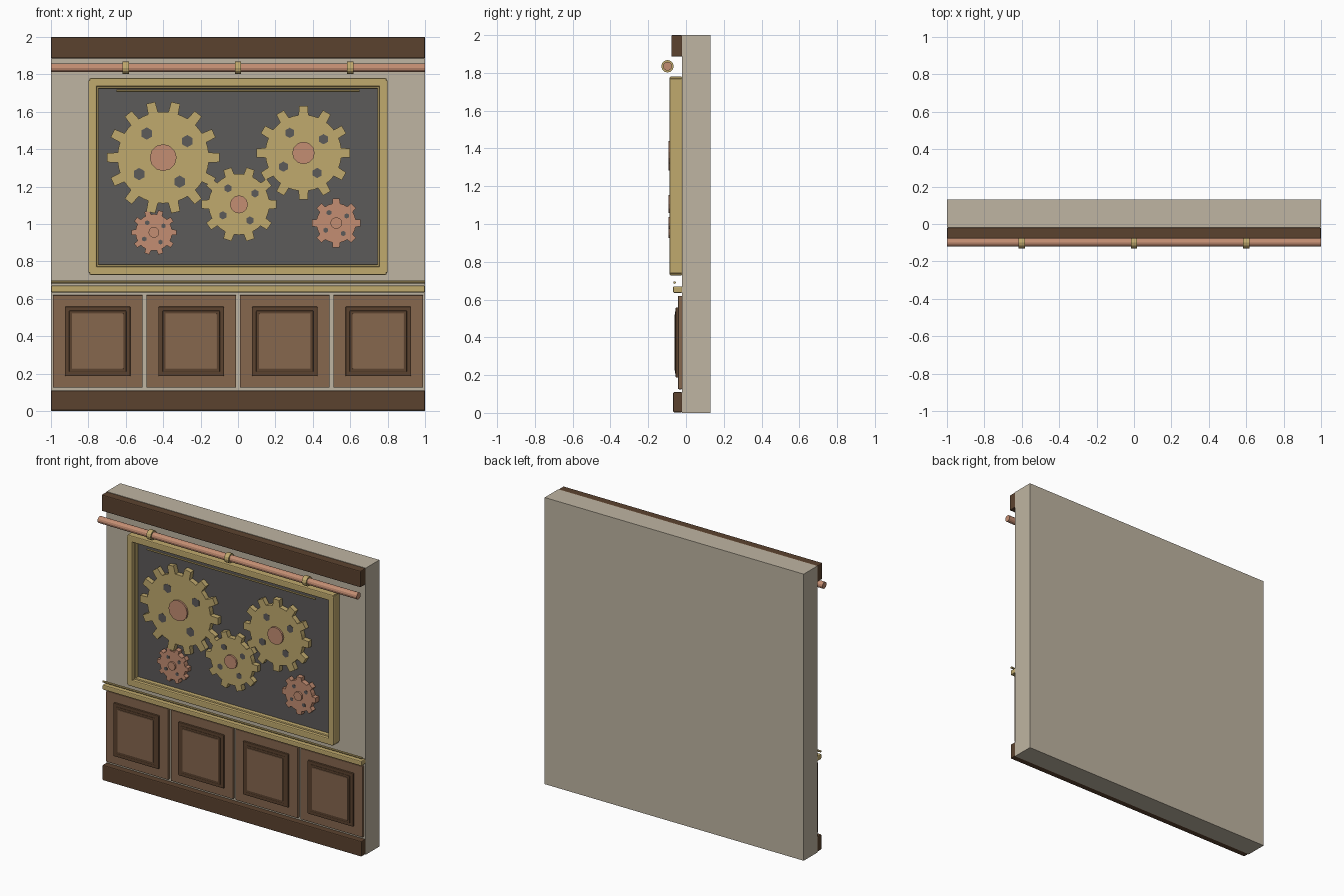
import bpy, bmesh, math
from mathutils import Matrix, Vector

if "Cube" in bpy.data.objects:
    bpy.data.objects.remove(bpy.data.objects["Cube"])


def material(name, rgb):
    m = bpy.data.materials.new(name)
    m.use_nodes = True
    m.diffuse_color = (*rgb, 1)
    m.node_tree.nodes["Principled BSDF"].inputs["Base Color"].default_value = (*rgb, 1)
    return m


PLASTER = material("plaster", (0.52, 0.46, 0.36))
DARK_WOOD = material("dark wood", (0.105, 0.055, 0.028))
WOOD = material("wood", (0.24, 0.135, 0.076))
BRASS = material("brass", (0.53, 0.40, 0.155))
COPPER = material("copper", (0.55, 0.27, 0.17))
SLATE = material("slate", (0.107, 0.103, 0.10))


def finish(name, bm, mat, bevel=0):
    bmesh.ops.recalc_face_normals(bm, faces=bm.faces)
    mesh = bpy.data.meshes.new(name)
    bm.to_mesh(mesh)
    bm.free()
    mesh.materials.append(mat)
    ob = bpy.data.objects.new(name, mesh)
    bpy.context.collection.objects.link(ob)
    if bevel:
        mod = ob.modifiers.new("Bevel", "BEVEL")
        mod.width = bevel
        mod.segments = 2
    return ob


def box(name, x, y, z, mat, bevel=0.006):
    """Box from (low, high) ranges on each axis."""
    bm = bmesh.new()
    size = [r[1] - r[0] for r in (x, y, z)]
    mid = [(r[1] + r[0]) / 2 for r in (x, y, z)]
    bmesh.ops.create_cube(bm, size=1, matrix=Matrix.Translation(mid) @ Matrix.Diagonal((*size, 1)))
    return finish(name, bm, mat, bevel)


def cylinder(name, center, radius, length, axis, mat, sides=12):
    bm = bmesh.new()
    turn = Matrix.Rotation(math.pi / 2, 4, "Y" if axis == "X" else "X")
    bmesh.ops.create_cone(bm, cap_ends=True, segments=sides, radius1=radius, radius2=radius,
                          depth=length, matrix=Matrix.Translation(center) @ turn)
    return finish(name, bm, mat)


def gear(name, cx, cz, radius, teeth, mat):
    """Toothed disc facing the front, with a hub and four dark holes."""
    front, back = -0.08, -0.045
    root, half = radius * 0.815, math.pi * radius / teeth * 0.4
    edge = math.sqrt(root ** 2 - half ** 2)
    bm = bmesh.new()
    ring = []
    for i in range(teeth):
        a = math.tau * i / teeth
        out, side = Vector((math.cos(a), 0, math.sin(a))), Vector((-math.sin(a), 0, math.cos(a)))
        for r, s in ((edge, -half), (radius, -half * 0.9), (radius, half * 0.9), (edge, half)):
            ring.append(bm.verts.new(Vector((cx, back, cz)) + out * r + side * s))
        b = a + math.pi / teeth
        ring.append(bm.verts.new((cx + root * math.cos(b), back, cz + root * math.sin(b))))
    face = bm.faces.new(ring)
    extruded = bmesh.ops.extrude_face_region(bm, geom=[face], use_keep_orig=True)
    moved = [v for v in extruded["geom"] if isinstance(v, bmesh.types.BMVert)]
    bmesh.ops.translate(bm, verts=moved, vec=(0, front - back, 0))
    finish(name, bm, mat)
    cylinder(name + "_hub", (cx, -0.065, cz), radius * 0.24, 0.054, "Y", COPPER)
    for k in range(4):
        a = 0.6 + k * math.pi / 2
        spot = (cx + radius * 0.52 * math.cos(a), front, cz + radius * 0.52 * math.sin(a))
        cylinder(f"{name}_hole_{k + 1}", spot, radius * 0.11, 0.003, "Y", SLATE, 6)


# Wall with base board and top beam
FULL = (-1, 1)
box("wall", FULL, (-0.02, 0.13), (0, 2), PLASTER, 0)
box("base_board", FULL, (-0.068, -0.02), (0.003, 0.11), DARK_WOOD)
box("top_beam", FULL, (-0.078, -0.02), (1.886, 2), DARK_WOOD)

# Wainscot: four stacked raised panels
for i in range(4):
    c = -0.75 + i * 0.5
    for part, half, depth, low, high, mat in (
            ("wainscot_panel", 0.24, -0.042, 0.125, 0.62, WOOD),
            ("panel_moulding", 0.175, -0.055, 0.187, 0.558, DARK_WOOD),
            ("panel_step", 0.153, -0.058, 0.208, 0.537, DARK_WOOD),
            ("panel_field", 0.138, -0.062, 0.224, 0.522, WOOD)):
        box(f"{part}_{i + 1}", (c - half, c + half), (depth, -0.02), (low, high), mat, 0.004)

# Chair rail with a slim bead above it
box("chair_rail", FULL, (-0.068, -0.02), (0.635, 0.67), BRASS)
cylinder("rail_bead", (0, -0.06, 0.69), 0.007, 2, "X", BRASS, 8)

# Display case: backing board, outer frame and inner trim
box("case_back", (-0.76, 0.76), (-0.038, -0.02), (0.76, 1.75), SLATE, 0)


def frame(name, half, low, high, width, depth):
    y = (depth, -0.02)
    for side, s in (("left", 1), ("right", -1)):
        xs = sorted((s * half, s * (half - width)))
        box(f"{name}_{side}", xs, y, (low + 0.01, high - 0.01), BRASS)
    box(name + "_bottom", (-half + 0.006, half - 0.006), y, (low, low + width), BRASS)
    box(name + "_top", (-half + 0.006, half - 0.006), y, (high - width, high), BRASS)


frame("case_frame", 0.80, 0.728, 1.78, 0.045, -0.087)
frame("case_trim", 0.765, 0.763, 1.745, 0.02, -0.065)
cylinder("case_rod", (0, -0.075, 1.712), 0.006, 1.3, "X", BRASS, 8)

# Gear train
gear("large_gear", -0.40, 1.355, 0.30, 14, BRASS)
gear("medium_gear", 0.35, 1.38, 0.25, 12, BRASS)
gear("middle_gear", 0.005, 1.105, 0.20, 10, BRASS)
gear("small_gear_right", -0.45, 0.955, 0.12, 10, COPPER)
gear("small_gear_left", 0.525, 1.005, 0.13, 8, COPPER)

# Copper pipe with brass collars
PIPE_Y, PIPE_Z = -0.098, 1.835
pipe = cylinder("pipe", (0, PIPE_Y, PIPE_Z), 0.023, 2, "X", COPPER)
for i, x in enumerate((-0.6, 0, 0.6)):
    cylinder(f"pipe_collar_{i + 1}", (x, PIPE_Y, PIPE_Z), 0.033, 0.034, "X", BRASS)
